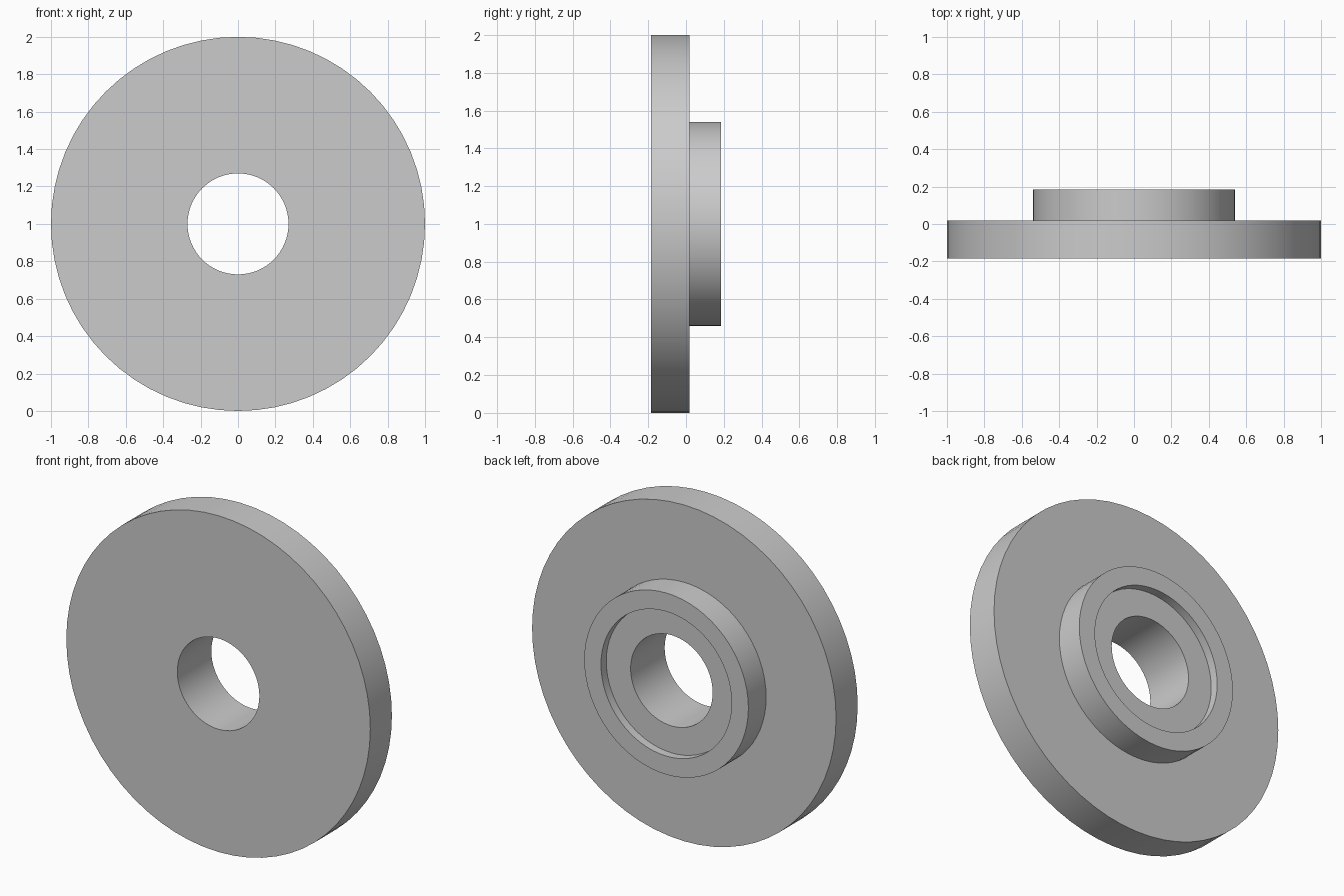
import bpy, bmesh, math
from mathutils import Matrix, Vector

cube = bpy.data.objects.get("Cube")
if cube:
    bpy.data.objects.remove(cube, do_unlink=True)

# Plain grey material
grey = bpy.data.materials.new("plain_grey")
grey.use_nodes = True
colour = (0.6, 0.6, 0.6, 1)
grey.diffuse_color = colour
grey.node_tree.nodes["Principled BSDF"].inputs["Base Color"].default_value = colour

SEGMENTS = 64
CENTRE = Vector((0, 0, 1))

# Closed cross-section as (radius, y): bore, disc, raised hub, recess
profile = [
    (0.27, -0.185), (1.0, -0.185), (1.0, 0.018), (0.54, 0.018),
    (0.54, 0.185), (0.43, 0.185), (0.43, 0.135), (0.27, 0.135),
]

# Revolve the section about the y axis
bm = bmesh.new()
rings = []
for i in range(SEGMENTS):
    turn = Matrix.Rotation(math.tau * i / SEGMENTS, 3, 'Y')
    rings.append([bm.verts.new(CENTRE + turn @ Vector((r, y, 0))) for r, y in profile])
for i, ring in enumerate(rings):
    following = rings[(i + 1) % SEGMENTS]
    for j in range(len(profile)):
        k = (j + 1) % len(profile)
        bm.faces.new((ring[j], ring[k], following[k], following[j]))
bmesh.ops.recalc_face_normals(bm, faces=bm.faces)

mesh = bpy.data.meshes.new("flanged_disc")
bm.to_mesh(mesh)
bm.free()
mesh.materials.append(grey)
disc = bpy.data.objects.new("flanged_disc", mesh)
bpy.context.collection.objects.link(disc)

# Smooth round walls, crisp rims
bpy.ops.object.select_all(action='DESELECT')
disc.select_set(True)
bpy.context.view_layer.objects.active = disc
bpy.ops.object.shade_smooth_by_angle(angle=math.radians(30))
